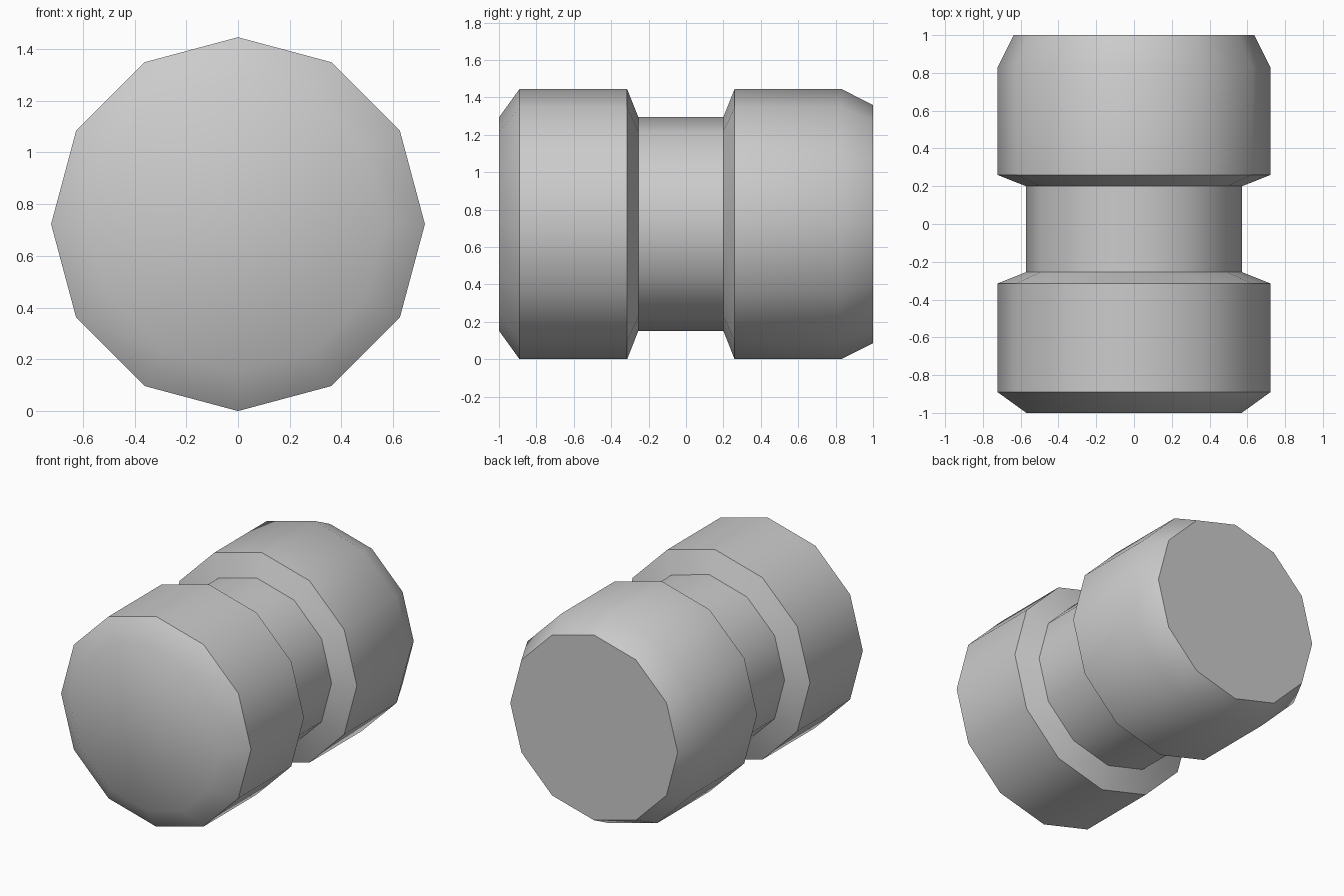
import bpy, bmesh
from math import sin, cos, pi, radians

if "Cube" in bpy.data.objects:
    bpy.data.objects.remove(bpy.data.objects["Cube"])

SIDES = 12
R = 0.7225           # outer radius, also the axis height
# (y, radius) profile along the axis, front to back
PROFILE = [(-1.0, 0.57), (-0.89, R), (-0.315, R), (-0.255, 0.572),
           (0.2, 0.572), (0.26, R), (0.83, R), (1.0, 0.637)]

# grooved roller: stacked 12-sided rings closed by flat end caps
bm = bmesh.new()
rings = [[bm.verts.new((r * sin(2 * pi * i / SIDES), y, R + r * cos(2 * pi * i / SIDES)))
          for i in range(SIDES)] for y, r in PROFILE]
for a, b in zip(rings, rings[1:]):
    for i in range(SIDES):
        j = (i + 1) % SIDES
        bm.faces.new((a[i], a[j], b[j], b[i]))
bm.faces.new(rings[0])
bm.faces.new(rings[-1])
bmesh.ops.recalc_face_normals(bm, faces=bm.faces)

mesh = bpy.data.meshes.new("grooved_roller")
bm.to_mesh(mesh)
bm.free()
roller = bpy.data.objects.new("grooved_roller", mesh)
bpy.context.collection.objects.link(roller)

# smooth sides, sharp groove and rim edges
bpy.context.view_layer.objects.active = roller
roller.select_set(True)
bpy.ops.object.shade_smooth_by_angle(angle=radians(42))
